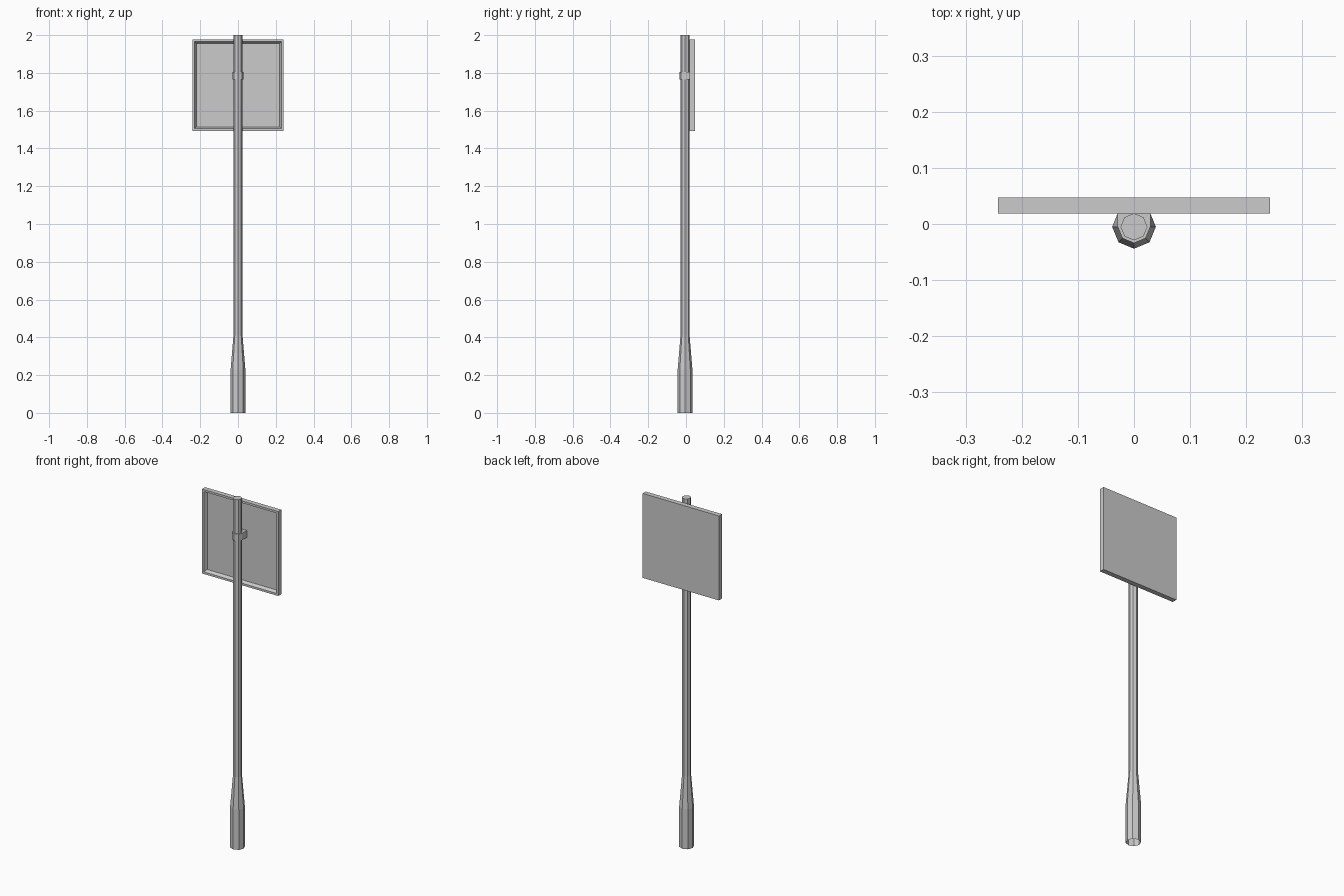
import bpy, bmesh
from math import cos, sin, pi

if "Cube" in bpy.data.objects:
    bpy.data.objects.remove(bpy.data.objects["Cube"])

POLE_Y = -0.005


def new_object(name, bm):
    bmesh.ops.recalc_face_normals(bm, faces=bm.faces)
    mesh = bpy.data.meshes.new(name)
    bm.to_mesh(mesh)
    bm.free()
    obj = bpy.data.objects.new(name, mesh)
    bpy.context.collection.objects.link(obj)
    return obj


def bridge(bm, a, b):
    n = len(a)
    for i in range(n):
        j = (i + 1) % n
        bm.faces.new((a[i], a[j], b[j], b[i]))


# Octagonal post: wide sleeve, taper, thin shaft; open at the foot, capped on top
bm = bmesh.new()
rings = []
for radius, z in [(0.039, 0), (0.039, 0.23), (0.024, 0.41), (0.024, 2.0)]:
    rings.append([bm.verts.new((radius * cos(i * pi / 4),
                                POLE_Y + radius * sin(i * pi / 4), z)) for i in range(8)])
for a, b in zip(rings, rings[1:]):
    bridge(bm, a, b)
bm.faces.new(rings[-1])
new_object("post", bm)

# Sign panel: flat face towards +y, rimmed tray with sloped inner walls towards the post
bm = bmesh.new()
rings = []
for half, y in [(0.242, 0.047), (0.242, 0.019), (0.230, 0.019), (0.221, 0.038)]:
    rings.append([bm.verts.new((sx * half, y, 1.735 + sz * half))
                  for sx, sz in ((-1, -1), (1, -1), (1, 1), (-1, 1))])
for a, b in zip(rings, rings[1:]):
    bridge(bm, a, b)
bm.faces.new(rings[0])
bm.faces.new(rings[-1])
new_object("sign_panel", bm)

# Clamp: half-octagon band round the post with straight arms back to the panel
bm = bmesh.new()
R = 0.029
outline = [(R * cos(pi + i * pi / 4), POLE_Y + R * sin(pi + i * pi / 4)) for i in range(5)]
outline += [(R, 0.038), (-R, 0.038)]
low, high = [[bm.verts.new((x, y, z)) for x, y in outline] for z in (1.765, 1.805)]
bridge(bm, low, high)
bm.faces.new(low)
bm.faces.new(high)
new_object("clamp", bm)
